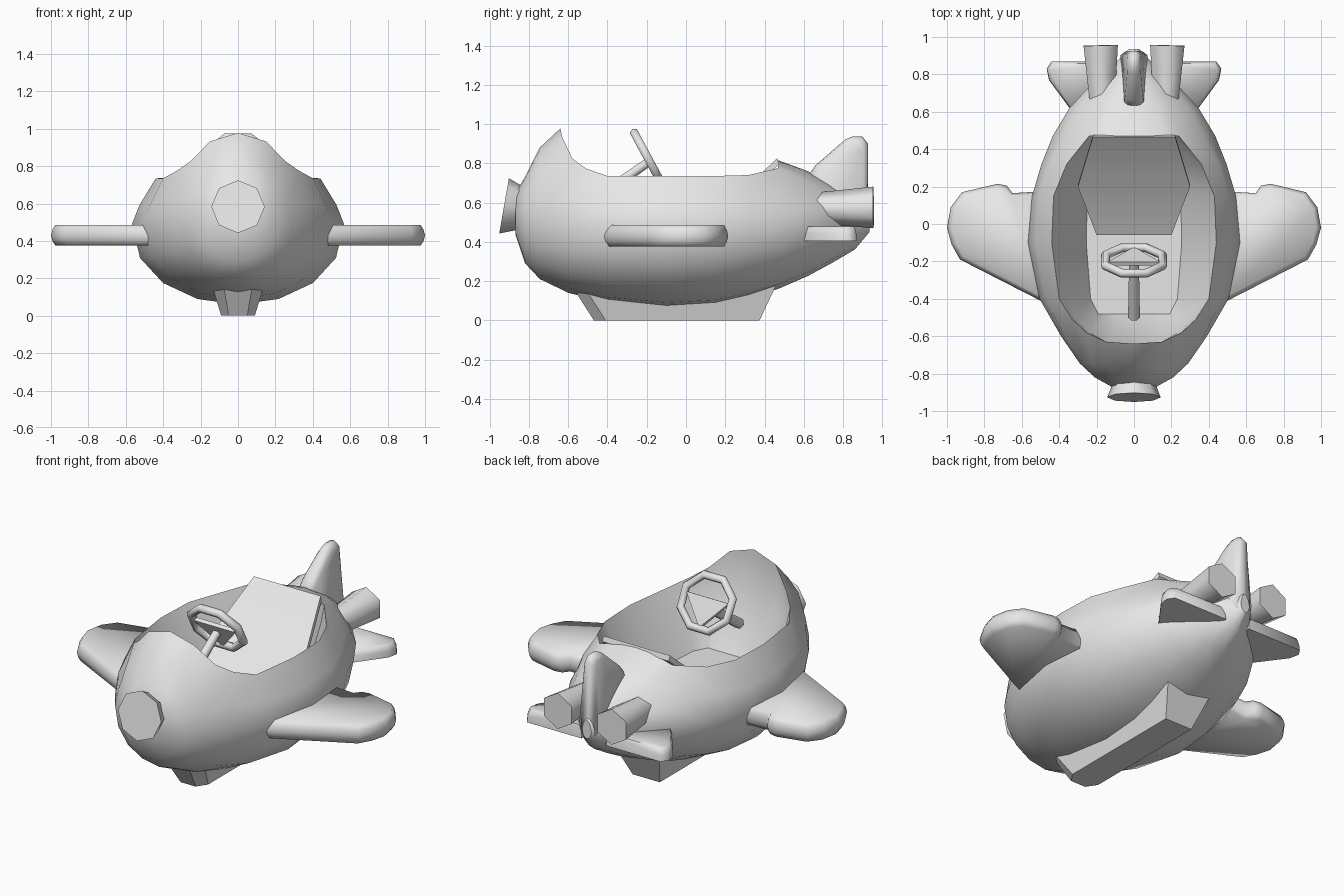
import bpy, bmesh, math
from mathutils import Vector

cube = bpy.data.objects.get("Cube")
if cube:
    bpy.data.objects.remove(cube)

grey = bpy.data.materials.new("light_grey")
grey.use_nodes = True
grey.diffuse_color = (0.8, 0.8, 0.8, 1)
grey.node_tree.nodes["Principled BSDF"].inputs["Base Color"].default_value = (0.8, 0.8, 0.8, 1)


def finish(name, bm, mirror=False, angle=38):
    bmesh.ops.remove_doubles(bm, verts=bm.verts, dist=0.0005)
    bmesh.ops.recalc_face_normals(bm, faces=bm.faces)
    mesh = bpy.data.meshes.new(name)
    bm.to_mesh(mesh)
    bm.free()
    mesh.materials.append(grey)
    obj = bpy.data.objects.new(name, mesh)
    bpy.context.collection.objects.link(obj)
    bpy.ops.object.select_all(action='DESELECT')
    obj.select_set(True)
    bpy.context.view_layer.objects.active = obj
    bpy.ops.object.shade_smooth_by_angle(angle=math.radians(angle))
    if mirror:
        obj.modifiers.new("Mirror", 'MIRROR')


def bridge(bm, a, b, closed=True):
    n = len(a)
    for i in range(n if closed else n - 1):
        j = (i + 1) % n
        bm.faces.new((a[i], a[j], b[j], b[i]))


def loft(name, rings, mirror=False, angle=38):
    """Closed rings joined in order, with end caps."""
    bm = bmesh.new()
    rows = [[bm.verts.new(p) for p in r] for r in rings]
    for a, b in zip(rows, rows[1:]):
        bridge(bm, a, b)
    bm.faces.new(rows[0])
    bm.faces.new(rows[-1])
    finish(name, bm, mirror, angle)


def slab(name, outline, levels, place, mirror=False):
    """Flat outline with thickness and softened edges."""
    cu = sum(p[0] for p in outline) / len(outline)
    cv = sum(p[1] for p in outline) / len(outline)
    rings = [[place(cu + (u - cu) * s, cv + (v - cv) * s, h) for u, v in outline]
             for h, s in levels]
    loft(name, rings, mirror, 75)


def tube(name, start, end, r0, r1, sides, turn=0.0, mirror=False):
    start, end = Vector(start), Vector(end)
    d = (end - start).normalized()
    side = Vector((1, 0, 0))
    up = d.cross(side).normalized()
    side = up.cross(d)
    angs = [turn + math.tau * i / sides for i in range(sides)]
    rings = [[c + r * (math.cos(t) * side + math.sin(t) * up) for t in angs]
             for c, r in ((start, r0), (end, r1))]
    loft(name, rings, mirror, 65)


# Hull sections: y, half width, bottom, widest height, rim x, rim z, top
sections = [
    (-0.87, 0.12, 0.44, 0.55, 0.09, 0.62, 0.65),
    (-0.82, 0.21, 0.29, 0.52, 0.16, 0.66, 0.73),
    (-0.745, 0.29, 0.21, 0.50, 0.22, 0.74, 0.88),
    (-0.60, 0.39, 0.14, 0.49, 0.33, 0.785, 0.975),
    (-0.40, 0.505, 0.09, 0.49, 0.40, 0.735, None),
    (-0.10, 0.567, 0.06, 0.49, 0.44, 0.735, None),
    (0.15, 0.545, 0.075, 0.49, 0.43, 0.735, None),
    (0.32, 0.495, 0.112, 0.50, 0.36, 0.74, None),
    (0.47, 0.435, 0.16, 0.50, 0.24, 0.775, 0.815),
    (0.62, 0.345, 0.225, 0.52, 0.20, 0.70, 0.76),
    (0.74, 0.235, 0.29, 0.53, 0.14, 0.64, 0.69),
    (0.86, 0.10, 0.36, 0.52, 0.06, 0.58, 0.61),
    (0.935, 0.03, 0.45, 0.50, 0.02, 0.54, 0.56),
]
COWL, DECK, RIM = 3, 8, 6


def half_section(y, w, zb, zm, rx, rz, zt):
    pts = []
    for i in range(5):
        t = math.pi / 8 * i
        drop = max(math.cos(t), 0) ** 0.9
        pts.append((w * math.sin(t), y, zm - (zm - zb) * drop))
    pts.append((w - 0.32 * (w - rx), y, zm + 0.42 * (rz - zm)))
    pts.append((rx, y, rz))
    if zt:
        for fx, fz in ((0.68, 0.52), (0.36, 0.86), (0, 1)):
            pts.append((rx * fx, y, rz + (zt - rz) * fz))
    return pts


profiles = [half_section(*s) for s in sections]
# Swept cowl edge above the rim
profiles[COWL][RIM:] = [(0.33, -0.51, 0.773), (0.255, -0.58, 0.825),
                        (0.15, -0.63, 0.932), (0, -0.64, 0.978)]

bm = bmesh.new()
rows = [[bm.verts.new(p) for p in prof] for prof in profiles]
for a, b in zip(rows, rows[1:]):
    n = min(len(a), len(b))
    bridge(bm, a[:n], b[:n], closed=False)
bm.faces.new(rows[0])
bm.faces.new(rows[-1])
# Cockpit lining runs from the rim down to the floor
rim = rows[COWL][:RIM:-1] + [r[RIM] for r in rows[COWL:DECK + 1]] + rows[DECK][RIM + 1:]
lip = [bm.verts.new((v.co.x * 0.92, v.co.y, 0.67)) for v in rim]
floor = [bm.verts.new((v.co.x * 0.58, max(v.co.y, -0.48), 0.40)) for v in rim]
bridge(bm, rim, lip, closed=False)
bridge(bm, lip, floor, closed=False)
bm.faces.new(floor)
finish("hull", bm, mirror=True)

# Seat panel
seat_rows = [(0.22, 0.465, 0.825), (0.30, 0.20, 0.58), (0.20, -0.06, 0.43)]
loft("seat", [[(-x, y, z), (x, y, z), (x, y + 0.01, z - 0.03), (-x, y + 0.01, z - 0.03)]
              for x, y, z in seat_rows])

# Wings and stabilisers
flat = lambda u, v, h: (u, v, h)
wing = [(0.40, -0.45), (0.50, -0.41), (0.93, -0.19), (0.975, -0.11), (1.0, -0.02),
        (0.98, 0.09), (0.92, 0.17), (0.73, 0.215), (0.68, 0.205), (0.65, 0.165), (0.40, 0.18)]
slab("wing", wing, [(0.375, 0.91), (0.40, 0.97), (0.43, 1), (0.46, 0.97), (0.485, 0.91)],
     flat, mirror=True)
stabiliser = [(0.08, 0.60), (0.33, 0.60), (0.455, 0.77), (0.467, 0.83), (0.44, 0.87), (0.08, 0.87)]
slab("stabiliser", stabiliser, [(0.405, 1), (0.44, 0.98), (0.478, 0.90)], flat, mirror=True)

# Tail fin, thinner towards the top
fin = [(0.61, 0.72), (0.66, 0.79), (0.81, 0.92), (0.85, 0.937), (0.90, 0.935),
       (0.927, 0.90), (0.927, 0.46), (0.72, 0.46)]
slab("tail_fin", fin, [(-0.065, 0.8), (-0.04, 0.96), (0, 1), (0.04, 0.96), (0.065, 0.8)],
     lambda u, v, h: (h * (1.9 - 1.5 * v), u, v))

# Exhaust pipes
tube("exhaust_pipe", (0.17, 0.66, 0.572), (0.178, 0.955, 0.575), 0.078, 0.106, 6,
     math.pi / 6, mirror=True)

# Nose cap
tube("nose_cap", (0, -0.83, 0.566), (0, -0.927, 0.583), 0.105, 0.143, 8)


# Keel stand
def keel_ring(z, x, front, back):
    return [(x, front + 0.06, z), (x, back, z), (-x, back, z),
            (-x, front + 0.06, z), (-x * 0.55, front, z), (x * 0.55, front, z)]


loft("keel_stand", [keel_ring(0, 0.09, -0.47, 0.375), keel_ring(0.18, 0.145, -0.585, 0.46)])

# Steering wheel, tilted towards the seat
centre = Vector((0, -0.195, 0.828))
axis = Vector((0, 0.88, 0.475))
rise = Vector((0, -0.475, 0.88))
across = Vector((1, 0, 0))
bm = bmesh.new()
hoops = []
for i in range(8):
    t = math.tau * (i + 0.5) / 8
    out = across * math.cos(t) * 1.06 + rise * math.sin(t)
    hub = centre + out * 0.156
    hoops.append([bm.verts.new(hub + out * 0.024 * math.cos(s) + axis * 0.024 * math.sin(s))
                  for s in (math.tau * k / 6 for k in range(6))])
for i in range(8):
    bridge(bm, hoops[i], hoops[(i + 1) % 8])
finish("steering_wheel", bm, angle=62)

# Triangular wheel plate and column
corners = [centre + across * 0.14 + rise * 0.03, centre - across * 0.14 + rise * 0.03,
           centre - rise * 0.14]
loft("wheel_plate", [[c + axis * h for c in corners] for h in (-0.015, 0.008)])
tube("steering_column", (0, -0.50, 0.59), (0, -0.20, 0.80), 0.032, 0.026, 6)
